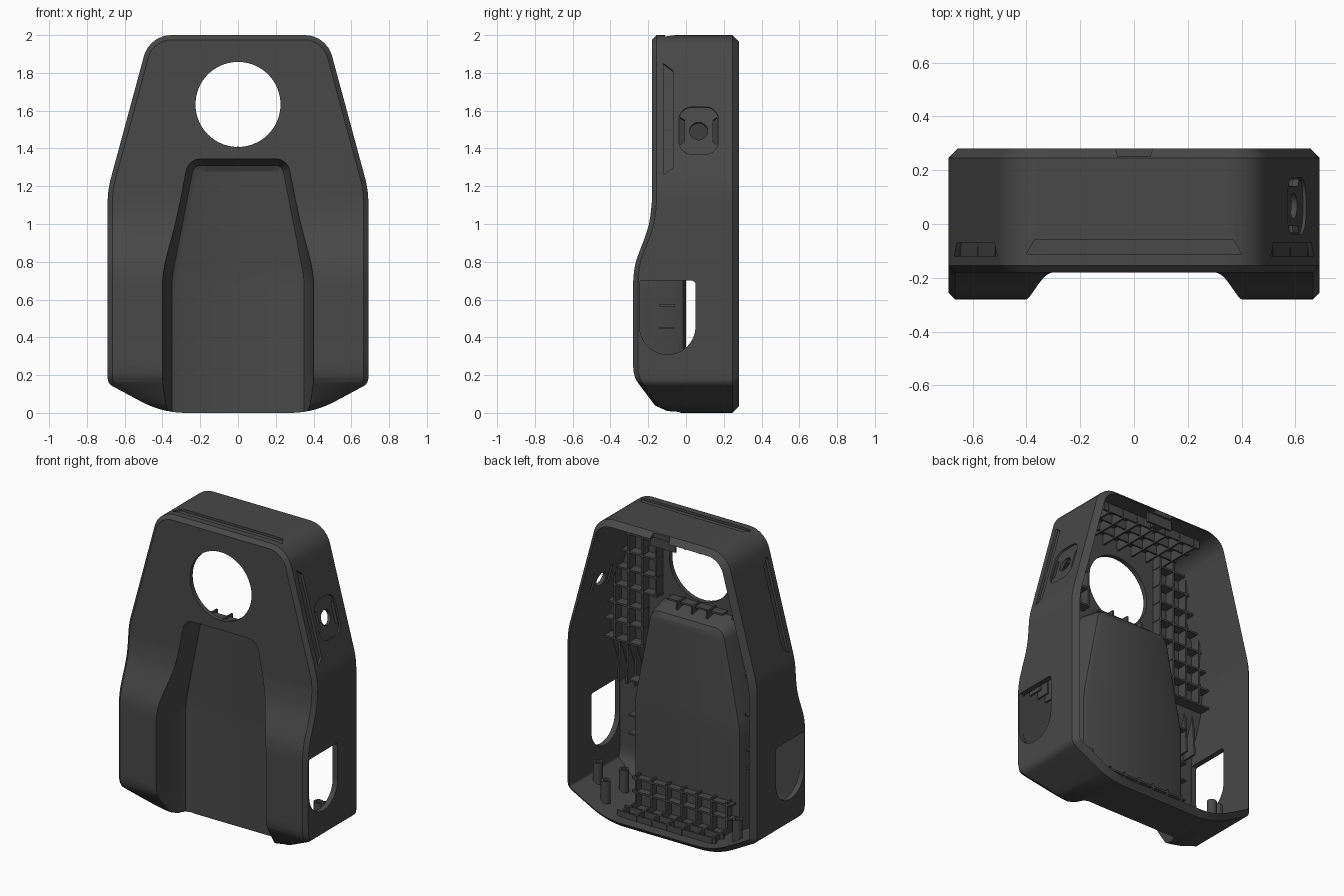
import bpy, bmesh, math
from mathutils import Vector, Matrix

if "Cube" in bpy.data.objects:
    bpy.data.objects.remove(bpy.data.objects["Cube"])

plastic = bpy.data.materials.new("dark_plastic")
plastic.diffuse_color = (0.065, 0.065, 0.065, 1)
plastic.use_nodes = True
plastic.node_tree.nodes["Principled BSDF"].inputs["Base Color"].default_value = plastic.diffuse_color


def fillet(pts, closed=False, n=7):
    """Round the corners of a 2D polyline given as (x, y, radius)."""
    out, m = [], len(pts)
    for i, (x, y, r) in enumerate(pts):
        p = Vector((x, y))
        if r == 0 or (not closed and i in (0, m - 1)):
            out.append(p)
            continue
        u = (Vector(pts[i - 1][:2]) - p).normalized()
        v = (Vector(pts[(i + 1) % m][:2]) - p).normalized()
        h = u.angle(v) / 2
        c = p + (u + v).normalized() * r / math.sin(h)
        s, e = p + u * r / math.tan(h) - c, p + v * r / math.tan(h) - c
        out += [c + s.lerp(e, k / n).normalized() * r for k in range(n + 1)]
    return out


def subdivide(pts, step=0.04):
    out = [pts[0]]
    for a, b in zip(pts, pts[1:]):
        k = max(1, math.ceil((b - a).length / step))
        out += [a.lerp(b, i / k) for i in range(1, k + 1)]
    return out


def inset(ring, d):
    out, n = [], len(ring)
    for i, p in enumerate(ring):
        t1, t2 = (p - ring[i - 1]).normalized(), (ring[(i + 1) % n] - p).normalized()
        n1, n2 = Vector((-t1.y, t1.x)), Vector((-t2.y, t2.x))
        out.append(p + (n1 + n2) * d / (1 + n1.dot(n2)))
    return out


def finish(name, bm):
    bmesh.ops.recalc_face_normals(bm, faces=bm.faces[:])
    me = bpy.data.meshes.new(name)
    bm.to_mesh(me)
    bm.free()
    ob = bpy.data.objects.new(name, me)
    bpy.context.collection.objects.link(ob)
    me.materials.append(plastic)
    return ob


def loft(name, half, rings):
    """Mirror a half outline in x and loft it through (inset, depth function) rings."""
    right = subdivide(half)
    ring = right + [Vector((-p.x, p.y)) for p in reversed(right)]
    n, bm = len(ring), bmesh.new()
    vs = [[bm.verts.new((p.x, fy(p.y), p.y)) for p in inset(ring, d)] for d, fy in rings]
    for a, b in zip(vs, vs[1:]):
        for i in range(n):
            j = (i + 1) % n
            bm.faces.new((a[i], a[j], b[j], b[i]))
    for r in (vs[0], vs[-1]):
        for k in range(n // 2 - 1):
            bm.faces.new((r[k], r[k + 1], r[n - 2 - k], r[n - 1 - k]))
    return finish(name, bm)


def prism(name, pts, a, b, M):
    bm = bmesh.new()
    lo = [bm.verts.new(M @ Vector((p[0], p[1], a))) for p in pts]
    hi = [bm.verts.new(M @ Vector((p[0], p[1], b))) for p in pts]
    bm.faces.new(lo)
    bm.faces.new(hi)
    for i in range(len(pts)):
        j = (i + 1) % len(pts)
        bm.faces.new((lo[i], lo[j], hi[j], hi[i]))
    return finish(name, bm)


def boolean(ob, cutter):
    m = ob.modifiers.new("cut", 'BOOLEAN')
    m.operation, m.solver, m.object = 'DIFFERENCE', 'EXACT', cutter
    bpy.context.view_layer.objects.active = ob
    bpy.ops.object.modifier_apply(modifier=m.name)
    bpy.data.objects.remove(cutter)


def frame(o, u, v, n):
    M = Matrix((u, v, n)).transposed().to_4x4()
    M.translation = o
    return M


def side_frame(y, z, sx=1):
    """Local frame on the sloping upper side wall."""
    s, c = math.sin(SLOPE), math.cos(SLOPE)
    o = (0.69 - (z - 1.18) * math.tan(SLOPE), y, z)
    return Matrix.Diagonal((sx, 1, 1, 1)) @ frame(o, (0, 1, 0), (-s, 0, c), (c, 0, s))


def circle(r, cx=0, cy=0, n=48):
    return [(cx + r * math.cos(2 * math.pi * i / n), cy + r * math.sin(2 * math.pi * i / n)) for i in range(n)]


SLOPE = math.atan2(0.222, 0.82)
FRONT = [(-0.2, -0.1), (0, -0.11), (0.015, -0.13), (0.04, -0.165), (0.16, -0.255), (0.19, -0.272),
         (0.23, -0.28), (0.7, -0.28), (0.75, -0.276), (0.8, -0.266), (0.86, -0.245), (0.93, -0.217),
         (0.99, -0.198), (1.05, -0.187), (1.13, -0.18), (3, -0.18)]


def front(z):
    for (z0, y0), (z1, y1) in zip(FRONT, FRONT[1:]):
        if z <= z1:
            return y0 + (y1 - y0) * (z - z0) / (z1 - z0)


def const(y):
    return lambda z: y


# Outer body, inner cavity and front channel
body_half = fillet([(0.15, 0, 0), (0.4, 0, 0.5), (0.69, 0.155, 0.05), (0.69, 1.18, 0.5),
                    (0.468, 2, 0.15), (0.2, 2, 0)])
chan_half = fillet([(0.2, -0.2, 0), (0.4, -0.2, 0), (0.4, 0.72, 0.6), (0.275, 1.36, 0.09), (0.1, 1.36, 0)])
shell = loft("housing_shell", body_half, [
    (0.035, const(0.28)), (0, const(0.245)), (0, lambda z: front(z) + 0.025), (0.025, front)])
cavity = loft("cavity", body_half, [(0.035, const(0.4)), (0.035, lambda z: front(z) + 0.03)])
steps = [(0, -0.26), (0.035, -0.08), (0.05, -0.045), (0.08, -0.03)]
channel = loft("channel", chan_half, [(0, const(-0.5))] + [(d, const(y)) for d, y in steps])
channel_wall = loft("channel_wall", chan_half,
                    [(-0.03, const(-0.5))] + [(d - 0.03, const(y + 0.03)) for d, y in steps])
boolean(cavity, channel_wall)
boolean(shell, cavity)
boolean(shell, channel)

# Round front opening
XZ = frame((0, 0, 0), (1, 0, 0), (0, 0, 1), (0, -1, 0))
boolean(shell, prism("lens_hole", circle(0.225, 0, 1.633, 72), 0.05, 0.4, XZ))

# Side windows and grip grooves
window = fillet([(-0.245, 0.7, 0.01), (-0.245, 0.31, 0.146), (0.05, 0.31, 0.146), (0.05, 0.7, 0.02)], True, 12)
for sx in (1, -1):
    M = Matrix.Diagonal((sx, 1, 1, 1)) @ frame((0.69, 0, 0), (0, 1, 0), (0, 0, 1), (1, 0, 0))
    boolean(shell, prism("window", window, -0.1, 0.1, M))
    groove = [(-0.025, -0.305), (0.025, -0.265), (0.025, 0.265), (-0.025, 0.305)]
    boolean(shell, prism("groove", groove, -0.018, 0.1, side_frame(-0.093, 1.555, sx)))

# Top groove and rear notch
XY = Matrix.Identity(4)
boolean(shell, prism("top_groove", [(-0.4, -0.112), (0.4, -0.112), (0.37, -0.06), (-0.37, -0.06)], 1.985, 2.1, XY))
boolean(shell, prism("notch", [(-0.075, 0.3), (-0.06, 0.25), (0.06, 0.25), (0.075, 0.3)], 1.94, 2.1, XY))

# Button pocket with its hole and two slots, right side only
F = side_frame(0.067, 1.495)
pocket = fillet([(-0.105, -0.13, 0.07), (0.105, -0.13, 0.07), (0.105, 0.13, 0.07), (-0.105, 0.13, 0.07)], True)
boolean(shell, prism("pocket", pocket, -0.012, 0.1, F))
boolean(shell, prism("button_hole", circle(0.048), -0.1, 0.1, F))
for s in (1, -1):
    slot = [(s * 0.075, -0.06), (s * 0.098, -0.075), (s * 0.098, 0.075), (s * 0.075, 0.06)]
    boolean(shell, prism("slot", slot, -0.1, 0.1, F))

bpy.ops.object.select_all(action='DESELECT')
shell.select_set(True)
bpy.context.view_layer.objects.active = shell
bpy.ops.object.shade_smooth_by_angle(angle=math.radians(28))


def boxes(name, spans):
    """One object from many boxes (x0, x1, y0, y1, z0, z1)."""
    bm = bmesh.new()
    for x0, x1, y0, y1, z0, z1 in spans:
        M = Matrix.Translation(((x0 + x1) / 2, (y0 + y1) / 2, (z0 + z1) / 2))
        bmesh.ops.create_cube(bm, size=1, matrix=M @ Matrix.Diagonal((x1 - x0, y1 - y0, z1 - z0, 1)))
    return finish(name, bm)


def wall_x(z):
    return 0.69 - max(0, z - 1.18) * math.tan(SLOPE) - 0.02


T = 0.006
for sx, side in ((1, "right"), (-1, "left")):
    # Rib grid behind the upper front wall
    ribs = []
    for z in (1.03, 1.15, 1.27, 1.39, 1.51, 1.63, 1.75, 1.87):
        ribs.append((0.37 if z < 1.38 else 0.27, wall_x(z), -0.16, -0.085, z - T, z + T))
    for x, z0, z1 in ((0.28, 1.39, 1.95), (0.38, 1.03, 1.95), (0.48, 1.03, 1.86), (0.58, 1.03, 1.5)):
        ribs.append((x - T, x + T, -0.16, -0.085, z0, z1))
    # Fins on the channel side walls
    for z in (0.45, 0.57, 0.8):
        ribs.append((0.39, 0.46, -0.14, -0.06, z - T, z + T))
    ribs = [(min(sx * a, sx * b), max(sx * a, sx * b), *r) for a, b, *r in ribs]
    boxes(side + "_wall_ribs", ribs)
    # Gussets above the side window
    for x in (0.48, 0.54, 0.6):
        M = frame((sx * x, 0, 0), (0, 1, 0), (0, 0, 1), (1, 0, 0))
        prism(side + "_gusset", [(-0.255, 0.72), (-0.17, 1.03), (-0.15, 0.72)], -T, T, M)
    # Screw posts on the floor
    for x, y, z in ((0.48, -0.04, 0.07), (0.48, 0.15, 0.07), (0.6, 0.06, 0.125)):
        bm = bmesh.new()
        bmesh.ops.create_cone(bm, cap_ends=True, segments=20, radius1=0.03, radius2=0.03, depth=0.15,
                              matrix=Matrix.Translation((sx * x, y, z + 0.075)))
        post = finish(side + "_screw_post", bm)
        boolean(post, prism("bore", circle(0.016, sx * x, y, 16), z + 0.05, 0.5, XY))

# Rib lattice on the floor and the lower back of the channel
low = []
for i in range(-3, 4):
    x = i * 0.11
    low += [(x - T, x + T, -0.01, 0.05, 0.02, 0.25), (x - T, x + T, 0, 0.21, 0.02, 0.075)]
low += [(-0.36, 0.36, -0.01, 0.05, z - T, z + T) for z in (0.14, 0.23)]
low += [(-0.36, 0.36, y - T, y + T, 0.02, 0.075) for y in (0.12, 0.2)]
boxes("floor_ribs", low)

# Rib lattice under the top wall, and fins between channel and opening
top = [(i * 0.11 - T, i * 0.11 + T, -0.16, 0.17, 1.9, 1.975) for i in range(-3, 4)]
top += [(-0.37, 0.37, y - T, y + T, 1.91, 1.975) for y in (-0.05, 0.06, 0.16)]
boxes("top_ribs", top)
fins = [(x - T, x + T, -0.16, -0.06, 1.35, 1.41) for x in (-0.11, 0, 0.11)]
boxes("opening_fins", fins + [(-0.2, 0.2, -0.16, -0.09, 1.388, 1.4)])

# Latch post below the rear notch
boxes("latch_post", [(-0.09, 0.09, 0.225, 0.24, 1.9, 1.97), (-0.03, 0.03, 0.19, 0.24, 1.9, 1.97)])
